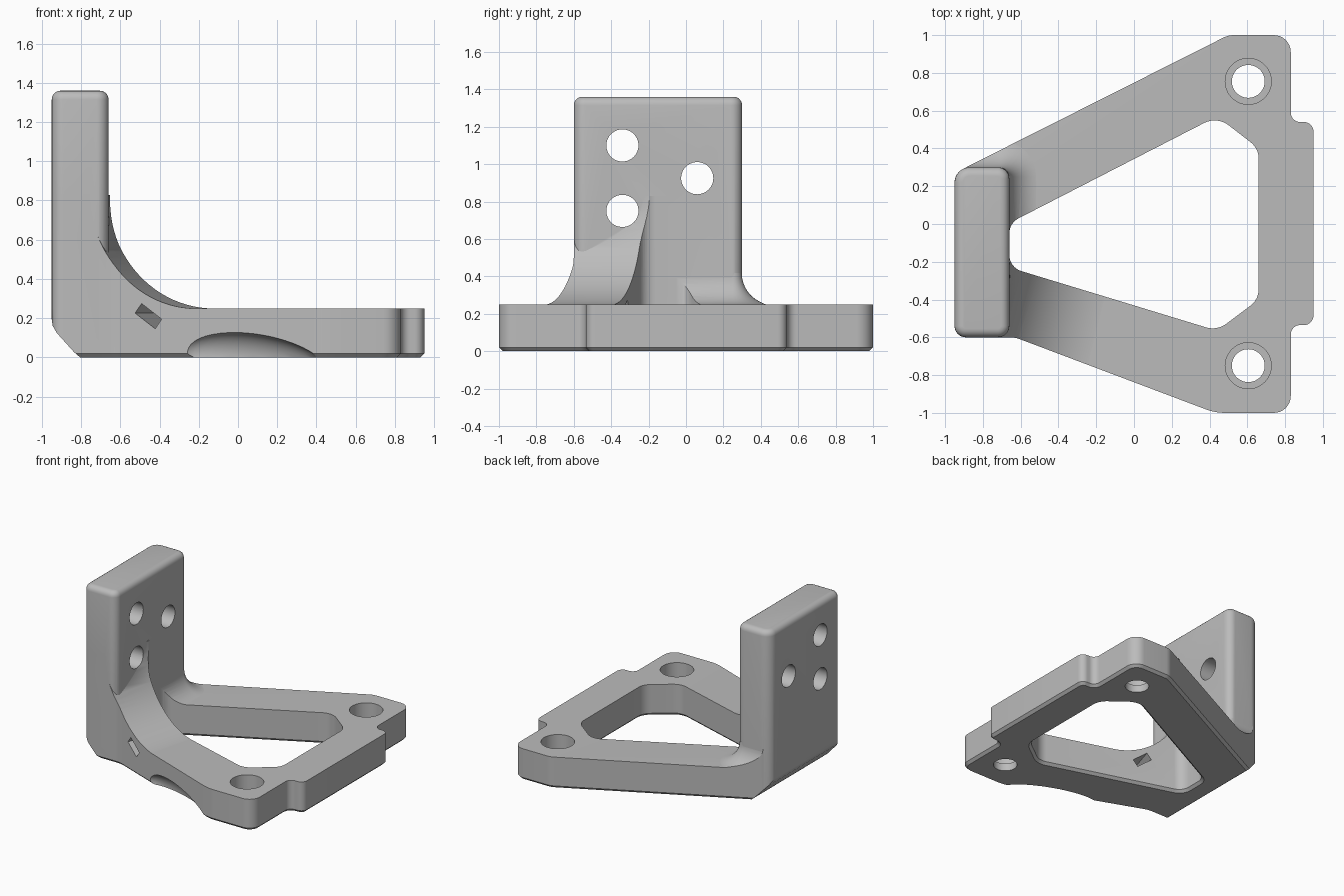
import bpy, bmesh, math
from mathutils import Vector, Matrix

if "Cube" in bpy.data.objects:
    bpy.data.objects.remove(bpy.data.objects["Cube"], do_unlink=True)

grey = bpy.data.materials.new("neutral grey")
grey.use_nodes = True
colour = (0.5, 0.5, 0.5, 1)
grey.diffuse_color = colour
grey.node_tree.nodes["Principled BSDF"].inputs["Base Color"].default_value = colour


def rounded(corners, steps=8):
    """Outline from (x, y, radius) corners, with arcs in place of the corners."""
    out = []
    for i, (x, y, r) in enumerate(corners):
        p = Vector((x, y))
        a = (Vector(corners[i - 1][:2]) - p).normalized()
        b = (Vector(corners[(i + 1) % len(corners)][:2]) - p).normalized()
        if r == 0:
            out.append(p)
            continue
        half = a.angle(b) / 2
        centre = p + (a + b).normalized() * (r / math.sin(half))
        start = p + a * (r / math.tan(half)) - centre
        end = p + b * (r / math.tan(half)) - centre
        sweep = start.angle(end)
        for k in range(steps + 1):
            t = k / steps
            v = start * math.sin((1 - t) * sweep) + end * math.sin(t * sweep)
            out.append(centre + v / math.sin(sweep))
    return out


def loft(name, rings):
    """Closed solid through rings of 3D points with equal counts."""
    bm = bmesh.new()
    loops = [[bm.verts.new(p) for p in ring] for ring in rings]
    n = len(loops[0])
    for lo, hi in zip(loops, loops[1:]):
        for i in range(n):
            j = (i + 1) % n
            bm.faces.new((lo[i], lo[j], hi[j], hi[i]))
    bm.faces.new(loops[0][::-1])
    bm.faces.new(loops[-1])
    bmesh.ops.recalc_face_normals(bm, faces=bm.faces)
    return finish(name, bm)


def finish(name, bm):
    mesh = bpy.data.meshes.new(name)
    bm.to_mesh(mesh)
    bm.free()
    mesh.materials.append(grey)
    obj = bpy.data.objects.new(name, mesh)
    bpy.context.collection.objects.link(obj)
    return obj


def prism(name, outline, z0, z1):
    return loft(name, [[(p[0], p[1], z) for p in outline] for z in (z0, z1)])


def side_prism(name, profile, y0, y1, shear=0.0, pivot=0.0):
    return loft(name, [[(x + shear * (y - pivot), y, z) for x, z in profile]
                       for y in (y0, y1)])


def cylinder(name, centre, radius, depth, turn=Matrix()):
    bm = bmesh.new()
    bmesh.ops.create_cone(bm, cap_ends=True, segments=48, radius1=radius,
                          radius2=radius, depth=depth,
                          matrix=Matrix.Translation(centre) @ turn)
    return finish(name, bm)


def combine(obj, other, operation):
    mod = obj.modifiers.new("combine", "BOOLEAN")
    mod.operation, mod.solver, mod.object = operation, "EXACT", other
    bpy.context.view_layer.objects.active = obj
    bpy.ops.object.modifier_apply(modifier=mod.name)
    bpy.data.objects.remove(other, do_unlink=True)


TOP = 0.25   # plate thickness
WALL = -0.66  # inner face of the upright

# Triangular frame outline with its window
frame = prism("frame_outline", rounded([
    (-0.95, -0.6, 0.06), (-0.63, -0.6, 0.15), (0.43, -1.0, 0.3),
    (0.83, -1.0, 0.09), (0.83, -0.535, 0.05), (0.95, -0.535, 0.05),
    (0.95, 0.54, 0.05), (0.83, 0.54, 0.05), (0.83, 1.0, 0.09),
    (0.5, 1.0, 0.12), (-0.89, 0.3, 0.1), (-0.95, 0.24, 0.04)]), 0, 1)
window = prism("window", rounded([
    (WALL, -0.23, 0.09), (0.44, -0.565, 0.12), (0.66, -0.4, 0.11),
    (0.66, 0.4, 0.11), (0.44, 0.57, 0.12), (WALL, 0.005, 0.09)]), -0.5, 1.5)
combine(frame, window, "DIFFERENCE")

# Chamfer along the bottom rim
bm = bmesh.new()
bm.from_mesh(frame.data)
rim = [e for e in bm.edges if all(v.co.z < 0.001 for v in e.verts)
       and e.calc_face_angle(0) > 1]
bmesh.ops.bevel(bm, geom=rim, offset=0.02, segments=1, affect="EDGES")
bm.to_mesh(frame.data)
bm.free()

# Slab, large swept gusset and small fillet, trimmed to the frame outline
body = prism("bracket", [(-1.2, -1.2), (1.2, -1.2), (1.2, 1.2), (-1.2, 1.2)], -0.2, TOP)
R = 0.58
arc = [(WALL + R - R * math.cos(a), TOP + R - R * math.sin(a) - 0.001)
       for a in (math.radians(90 * k / 24) for k in range(25))]
gusset = side_prism("gusset", [(-0.85, TOP + R)] + arc + [(WALL + R, 0.1), (-0.85, 0.1)],
                    -1.1, -0.1, 0.25, -0.22)
combine(body, gusset, "UNION")

r = 0.17
rings = []
for k in range(11):
    a = math.radians(90 * k / 10)
    d = r * (1 - math.sin(a)) - 0.002
    z = TOP + r * (1 - math.cos(a)) - 0.002
    ring = rounded([(-0.93, -0.1, 0), (WALL + d, -0.1, 0),
                    (WALL + d, 0.3 + d, 0.05 + d), (-0.93, 0.3 + d, 0)])
    if k == 0:
        rings.append([(p.x, p.y, 0.1) for p in ring])
    rings.append([(p.x, p.y, z) for p in ring])
combine(body, loft("small_fillet", rings), "UNION")
combine(body, frame, "INTERSECT")

# Upright plate with rounded edges
rings = []
levels = [(0, 0.1)]
for k in range(6):
    a = math.radians(90 * k / 5)
    levels.append((0.045 * (1 - math.cos(a)), 1.315 + 0.045 * math.sin(a)))
for d, z in levels:
    q = 0.06 - d
    outline = rounded([(-0.95 + d, -0.6 + d, q), (WALL - d, -0.6 + d, q),
                       (WALL - d, 0.3 - d, q), (-0.95 + d, 0.3 - d, q + 0.02)])
    rings.append([(p.x, p.y, z) for p in outline])
combine(body, loft("upright", rings), "UNION")

# Sloped rear heel
heel = side_prism("heel_cut", [(-1.2, 0.2), (-0.951, 0.2), (-0.945, 0.16), (-0.925, 0.125),
                               (-0.835, 0.025), (-0.8, -0.005), (-0.8, -0.2), (-1.2, -0.2)], -1, 1)
combine(body, heel, "DIFFERENCE")

# Three holes through the upright
across = Matrix.Rotation(math.pi / 2, 4, "Y")
for y, z in ((-0.34, 1.1), (-0.34, 0.75), (0.06, 0.925)):
    combine(body, cylinder("upright_hole", (-0.7, y, z), 0.086, 1, across), "DIFFERENCE")

# Counterbored bolt holes
for y in (-0.75, 0.755):
    combine(body, cylinder("bolt_hole", (0.605, y, 0), 0.087, 1), "DIFFERENCE")
    combine(body, cylinder("counterbore", (0.605, y, 0.36), 0.122, 0.6), "DIFFERENCE")

# Tilted strap slot through the front arm
bm = bmesh.new()
bmesh.ops.create_cube(bm, size=1, matrix=Matrix.Translation((-0.4, -0.48, 0.21))
                      @ Matrix.Rotation(-0.3, 4, "Z") @ Matrix.Rotation(0.63, 4, "Y")
                      @ Matrix.Diagonal((0.135, 0.6, 0.06, 1)))
combine(body, finish("strap_slot", bm), "DIFFERENCE")

# Scooped relief under the front arm
bm = bmesh.new()
bmesh.ops.create_uvsphere(bm, u_segments=40, v_segments=24, radius=1,
                          matrix=Matrix.Translation((0.09, -0.9, -0.03))
                          @ Matrix.Rotation(-0.35, 4, "Z") @ Matrix.Rotation(0.16, 4, "Y")
                          @ Matrix.Diagonal((0.4, 0.12, 0.15, 1)))
combine(body, finish("scoop", bm), "DIFFERENCE")

# Smooth curved areas, keep hard edges
bpy.ops.object.select_all(action="DESELECT")
body.select_set(True)
bpy.context.view_layer.objects.active = body
bpy.ops.object.shade_smooth_by_angle(angle=math.radians(30))
